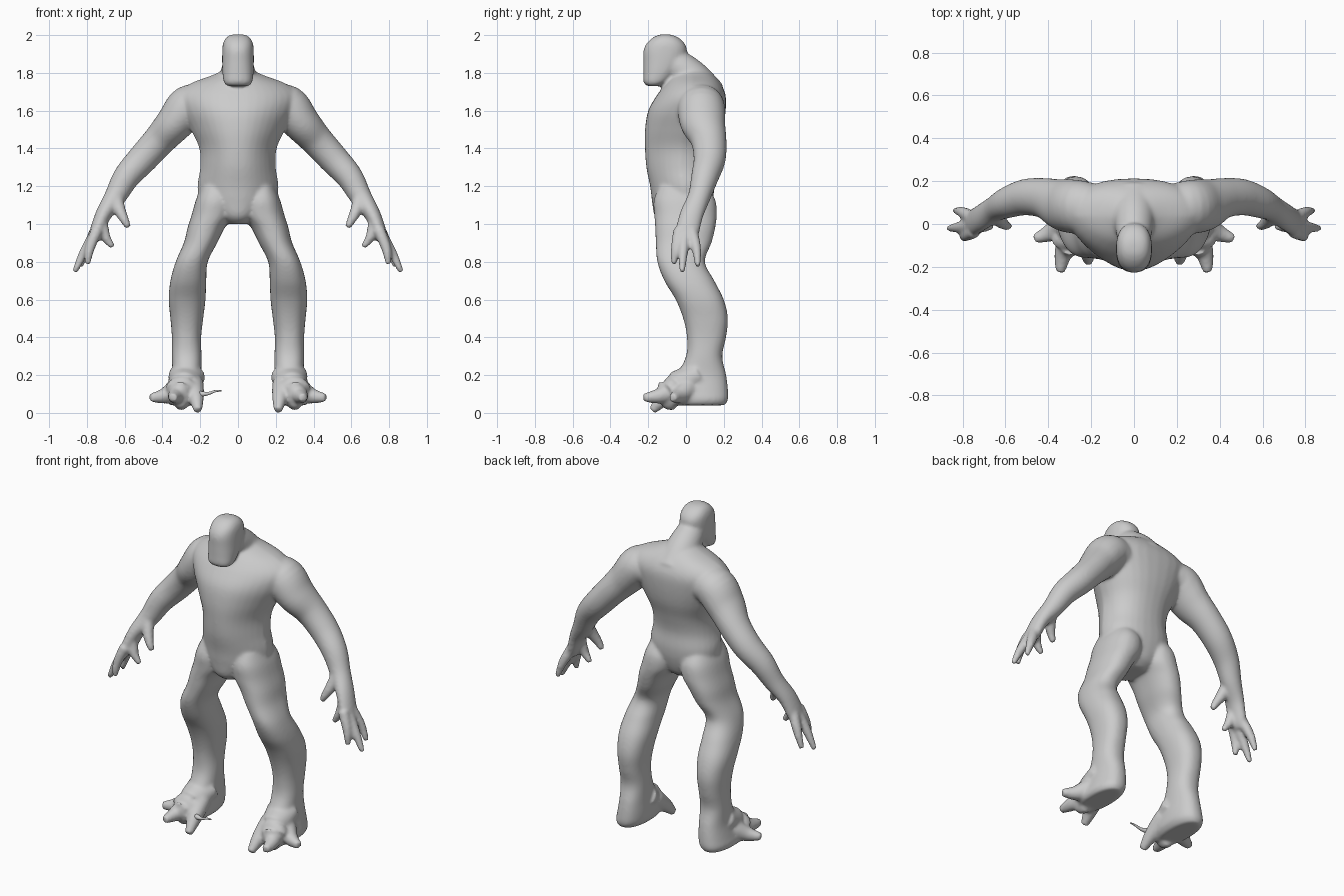
import bpy, bmesh, math
from mathutils import Vector

grey = bpy.data.materials.new("plain grey")
grey.diffuse_color = (0.6, 0.6, 0.6, 1)
bm = bmesh.new()
N = 32


def spline(rows, steps=5):
    """Smoothly interpolate rows of numbers (Catmull-Rom)."""
    out = []
    for i in range(len(rows) - 1):
        a, b = rows[max(i - 1, 0)], rows[i]
        c, d = rows[i + 1], rows[min(i + 2, len(rows) - 1)]
        for s in range(steps):
            t = s / steps
            out.append([q + 0.5 * t * (r - p + t * (2 * p - 5 * q + 4 * r - e
                        + t * (3 * (q - r) + e - p))) for p, q, r, e in zip(a, b, c, d)])
    return out + [list(rows[-1])]


def skin(rings, side):
    """Join rings of points into a closed volume."""
    vs = [[bm.verts.new((p[0] * side, p[1], p[2])) for p in r] for r in rings]
    faces = [bm.faces.new(vs[0]), bm.faces.new(vs[-1][::-1])]
    for a, b in zip(vs, vs[1:]):
        for i in range(N):
            j = (i + 1) % N
            faces.append(bm.faces.new((a[i], b[i], b[j], a[j])))
    bmesh.ops.recalc_face_normals(bm, faces=faces)


def stack(rows, side=1, p=2.3, taper=0.0):
    """Horizontal sections: z, x min, x max, y front, y back."""
    rings = []
    for z, x0, x1, y0, y1 in spline(rows):
        ring = []
        for i in range(N):
            a = 2 * math.pi * i / N
            c, s = math.cos(a), math.sin(a)
            u = math.copysign(abs(c) ** (2 / p), c)
            v = math.copysign(abs(s) ** (2 / p), s)
            u *= 1 - taper * max(0, -v)
            ring.append(((x0 + x1) / 2 + u * (x1 - x0) / 2,
                         (y0 + y1) / 2 + v * (y1 - y0) / 2, z))
        rings.append(ring)
    skin(rings, side)


def tube(rows, side=1):
    """Limb along a path: x, y, z, radius, depth radius."""
    pts = spline(rows)
    rings = []
    for i, (x, y, z, r, ry) in enumerate(pts):
        t = Vector(pts[min(i + 1, len(pts) - 1)][:3]) - Vector(pts[max(i - 1, 0)][:3])
        t.normalize()
        ref = Vector((0, 1, 0)) if abs(t.y) < 0.8 else Vector((1, 0, 0))
        n = t.cross(ref).normalized()
        b = n.cross(t)
        rings.append([Vector((x, y, z)) + n * r * math.cos(2 * math.pi * k / N)
                      + b * ry * math.sin(2 * math.pi * k / N) for k in range(N)])
    skin(rings, side)


# torso
stack([(1.00, -.07, .07, -.12, .06), (1.04, -.13, .13, -.165, .11),
       (1.12, -.20, .20, -.18, .14), (1.20, -.215, .215, -.19, .15),
       (1.30, -.20, .20, -.21, .145), (1.40, -.205, .205, -.217, .165),
       (1.50, -.25, .25, -.217, .195), (1.60, -.30, .30, -.20, .21),
       (1.68, -.32, .32, -.155, .21), (1.74, -.26, .26, -.11, .185),
       (1.79, -.13, .13, -.07, .14), (1.82, -.07, .07, -.05, .09)], taper=.3)
# neck
tube([(0, .08, 1.68, .13, .13), (0, .03, 1.77, .10, .10),
      (0, -.05, 1.85, .08, .08), (0, -.09, 1.9, .06, .06)])
# head
stack([(1.73, -.055, .055, -.205, -.14), (1.75, -.075, .075, -.225, -.10),
       (1.80, -.082, .082, -.226, -.05), (1.86, -.084, .084, -.226, -.01),
       (1.92, -.083, .083, -.225, .005), (1.96, -.078, .078, -.205, -.01),
       (1.99, -.06, .06, -.17, -.045), (2.004, -.03, .03, -.135, -.085)])

for side in (1, -1):
    # arm and palm
    tube([(.18, .08, 1.63, .10, .11), (.26, .08, 1.62, .115, .125),
          (.335, .09, 1.535, .10, .12), (.415, .12, 1.445, .086, .095),
          (.505, .125, 1.345, .08, .085), (.59, .10, 1.25, .071, .073),
          (.65, .07, 1.145, .058, .06), (.712, .03, 1.05, .043, .062),
          (.752, .005, .95, .036, .062), (.765, 0, .91, .025, .045)], side)
    # thumb
    tube([(.65, .05, 1.14, .04, .04), (.625, .015, 1.07, .032, .032),
          (.60, -.005, 1.02, .024, .024), (.58, -.01, .98, .016, .016)], side)
    # fingers
    for base, mid, tip in (
            ((.755, -.005, .95), (.815, -.015, .85), (.865, -.02, .745)),
            ((.745, -.035, .97), (.785, -.055, .87), (.795, -.065, .785)),
            ((.755, .03, .96), (.80, .055, .87), (.835, .063, .775)),
            ((.72, .0, 1.0), (.70, -.012, .93), (.662, -.012, .878))):
        tube([(*base, .032, .032), (*mid, .026, .026), (*tip, .015, .015)], side)
    # leg and heel
    stack([(1.20, .05, .19, -.14, .11), (1.13, .02, .222, -.17, .155),
           (1.05, .025, .245, -.168, .163), (.98, .07, .267, -.163, .155),
           (.90, .11, .287, -.16, .135), (.80, .16, .33, -.152, .10),
           (.70, .168, .358, -.115, .15), (.60, .172, .367, -.055, .20),
           (.50, .184, .358, -.015, .222), (.40, .195, .350, .005, .212),
           (.30, .193, .350, .0, .192), (.20, .193, .350, -.05, .213),
           (.12, .190, .365, -.10, .223), (.07, .195, .375, -.12, .223),
           (.04, .22, .36, -.11, .205)], side)
    # instep
    tube([(.27, .06, .20, .07, .10), (.285, -.04, .14, .085, .08),
          (.30, -.10, .095, .09, .055), (.305, -.14, .08, .05, .035)], side)
    # toes
    for base, mid, tip in (
            ((.24, -.02, .15), (.222, -.11, .08), (.212, -.18, .012)),
            ((.30, -.06, .12), (.33, -.14, .09), (.345, -.225, .08)),
            ((.33, .0, .12), (.39, -.04, .09), (.465, -.07, .08))):
        tube([(*base, .06, .06), (*mid, .042, .042), (*tip, .022, .022)], side)

me = bpy.data.meshes.new("body")
bm.to_mesh(me)
bm.free()
body = bpy.data.objects.new("body", me)
bpy.context.collection.objects.link(body)
me.materials.append(grey)

# fuse all the parts into one soft skin
rm = body.modifiers.new("fuse", "REMESH")
rm.mode = "VOXEL"
rm.voxel_size = 0.009
rm.use_smooth_shade = True
sm = body.modifiers.new("soften", "SMOOTH")
sm.factor = 0.5
sm.iterations = 10

# thin spur on one foot
bm = bmesh.new()
tube([(-.20, -.12, .10, .016, .016), (-.16, -.13, .102, .009, .009),
      (-.12, -.135, .115, .006, .006), (-.088, -.135, .117, .004, .004)])
me = bpy.data.meshes.new("foot_spur")
bm.to_mesh(me)
bm.free()
me.shade_smooth()
me.materials.append(grey)
bpy.context.collection.objects.link(bpy.data.objects.new("foot_spur", me))
